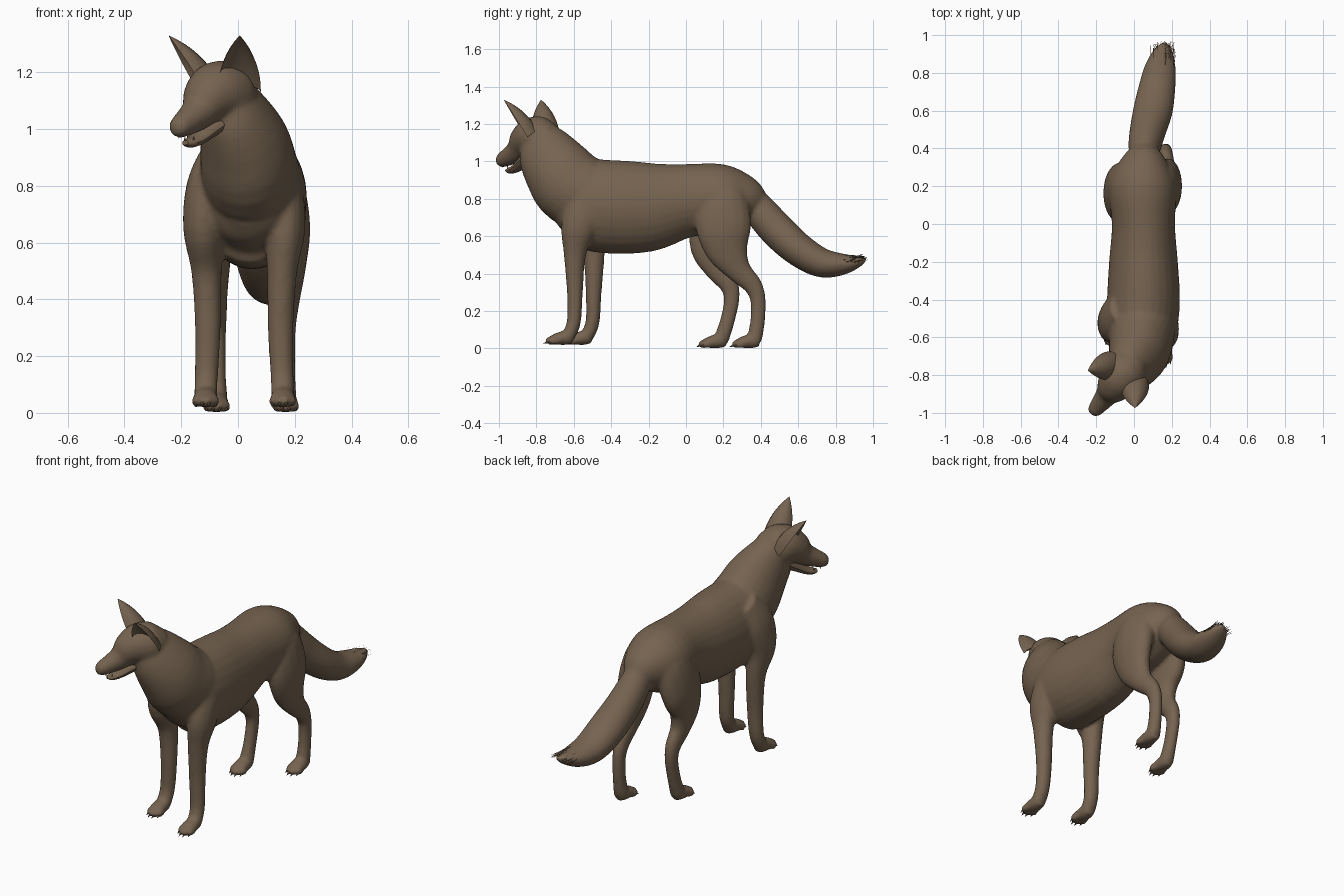
import bpy, bmesh, math, random
from mathutils import Vector, Matrix

if "Cube" in bpy.data.objects:
    bpy.data.objects.remove(bpy.data.objects["Cube"])

random.seed(4)
fur = bpy.data.materials.new("brown_fur")
fur.diffuse_color = (0.18, 0.125, 0.08, 1)
fur.use_nodes = True
fur.node_tree.nodes["Principled BSDF"].inputs["Base Color"].default_value = fur.diffuse_color
FWD, SIDE = Vector((-0.62, -0.78, 0)), Vector((0.78, -0.62, 0))   # head is turned to one side


def head(s, t, z):
    return Vector((-0.06, -0.80, 0)) + FWD * s + SIDE * t + Vector((0, 0, z))


def finish(bm, name, angle=40):
    bmesh.ops.recalc_face_normals(bm, faces=bm.faces[:])
    me = bpy.data.meshes.new(name)
    bm.to_mesh(me)
    bm.free()
    me.materials.append(fur)
    ob = bpy.data.objects.new(name, me)
    bpy.context.collection.objects.link(ob)
    for o in bpy.context.selected_objects:
        o.select_set(False)
    ob.select_set(True)
    bpy.context.view_layer.objects.active = ob
    bpy.ops.object.shade_smooth_by_angle(angle=math.radians(angle))
    return ob


def spline(secs, steps=4):
    p = [Vector(s) for s in secs]
    out = []
    for i in range(len(p) - 1):
        a, b, c, d = p[max(i - 1, 0)], p[i], p[i + 1], p[min(i + 2, len(p) - 1)]
        for k in range(steps):
            t = k / steps
            out.append(0.5 * (2 * b + (c - a) * t + (2 * a - 5 * b + 4 * c - d) * t * t
                              + (3 * b - a - 3 * c + d) * t ** 3))
    return out + [p[-1]]


def bridge(bm, rings):
    n = len(rings[0])
    for r0, r1 in zip(rings, rings[1:]):
        for k in range(n):
            bm.faces.new((r0[k], r0[(k + 1) % n], r1[(k + 1) % n], r1[k]))
    bm.faces.new(rings[0])
    bm.faces.new(rings[-1])


def tube(bm, secs, side=Vector((1, 0, 0)), n=20):
    """Loft of (x, y, z, half width, half height) sections along a smooth path."""
    pts = spline(secs)
    rings = []
    for i, q in enumerate(pts):
        tan = (pts[min(i + 1, len(pts) - 1)] - pts[max(i - 1, 0)]).to_3d().normalized()
        u = (side - tan * side.dot(tan)).normalized()
        v = tan.cross(u)
        angles = [2 * math.pi * k / n for k in range(n)]
        rings.append([bm.verts.new(q.to_3d() + u * math.cos(a) * q[3] + v * math.sin(a) * q[4])
                      for a in angles])
    bridge(bm, rings)


def ball(bm, pos, size):
    m = Matrix.Translation(pos) @ Matrix.Diagonal((*size, 1))
    bmesh.ops.create_uvsphere(bm, u_segments=12, v_segments=8, radius=1, matrix=m)


def spike(bm, matrix, radius, depth):
    bmesh.ops.create_cone(bm, cap_ends=True, segments=6, radius1=radius, radius2=.0005,
                          depth=depth, matrix=matrix)


body, claws = bmesh.new(), bmesh.new()

# Torso and neck
tube(body, [(.05, .40, .77, .07, .07), (.05, .33, .79, .125, .13), (.045, .2, .80, .18, .185),
            (.05, 0, .79, .167, .197), (.05, -.2, .757, .182, .239), (.05, -.4, .757, .193, .25),
            (.04, -.55, .77, .185, .235), (.03, -.65, .75, .14, .16), (.02, -.70, .74, .07, .08)], n=28)
tube(body, [(.05, -.45, .79, .18, .18), (.04, -.60, .855, .172, .205), (.02, -.685, .955, .158, .187),
            (-.03, -.77, 1.075, .115, .145), (-.065, -.82, 1.13, .08, .09)], n=28)

# Skull and muzzle
skull = [(-.12, 1.12, .07), (-.05, 1.12, .113), (.02, 1.125, .114), (.08, 1.10, .093),
         (.13, 1.058, .064), (.2, 1.022, .048), (.243, 1.005, .038), (.266, 1.0, .021)]
tube(body, [(*head(s, 0, z), r, r) for s, z, r in skull], SIDE)

# Tail
tail = [(.05, .32, .82, .06, .08), (.055, .40, .73, .085, .09), (.072, .49, .63, .096, .095),
        (.10, .60, .53, .105, .09), (.122, .72, .46, .098, .08), (.14, .83, .45, .083, .06),
        (.158, .92, .465, .05, .032), (.168, .965, .48, .01, .008)]
tube(body, tail)

# Left legs, from the shoulder or hip down to the ankle
front = [(.12, -.44, .92, .05, .08), (.15, -.50, .80, .075, .12), (.165, -.57, .65, .073, .10),
         (.155, -.594, .5, .054, .06), (.15, -.594, .3, .046, .043), (.155, -.60, .14, .042, .038),
         (.158, -.63, .065, .042, .037)]
hind = [(.10, .2, .91, .06, .07), (.14, .2, .81, .088, .13), (.178, .2, .66, .077, .15),
        (.18, .22, .53, .062, .118), (.175, .28, .42, .047, .07), (.17, .355, .34, .039, .052),
        (.168, .385, .26, .034, .042), (.168, .382, .14, .034, .04), (.168, .365, .045, .04, .042)]


def opposite(secs, mid, step, span):
    """Mirror a leg and swing it forwards or back, more towards the foot."""
    swing = lambda z: step * min(max((.7 - z) / span, 0), 1) ** .6
    return [(2 * mid - x, y + swing(z), z, w, h) for x, y, z, w, h in secs]


for secs, floor in ((front, .018), (opposite(front, .022, .1, .2), .018),
                    (hind, 0), (opposite(hind, .046, -.178, .65), 0)):
    tube(body, secs, n=16)
    x, y = secs[-1][:2]
    # Paw with four toes and claws
    tube(body, [(x, y + .025, floor + .04, .032, .032), (x, y - .02, floor + .038, .043, .038),
                (x, y - .065, floor + .033, .043, .031), (x, y - .095, floor + .025, .03, .02)], n=16)
    for i in range(4):
        tx, ty = x + (i - 1.5) * .023, y - (.095 if i in (1, 2) else .075)
        ball(body, (tx, ty, floor + .023), (.015, .03, .023))
        m = Matrix.Translation((tx, ty - .028, floor + .012)) @ Matrix.Rotation(math.radians(115), 4, 'X')
        spike(claws, m, .007, .022)

# Fuse the overlapping volumes into one skin
ob = finish(body, "body", 60)
mod = ob.modifiers.new("fuse", 'REMESH')
mod.mode, mod.voxel_size, mod.use_smooth_shade = 'VOXEL', 0.010, True
mod = ob.modifiers.new("soften", 'SMOOTH')
mod.factor, mod.iterations = 0.5, 9
finish(claws, "claws")

# Slightly open lower jaw
bm = bmesh.new()
jaw = [(.03, 1.03, .07), (.09, .993, .052), (.14, .963, .038), (.18, .951, .028), (.203, .952, .014)]
tube(bm, [(*head(s, 0, z), w, w * .58) for s, z, w in jaw], SIDE, 14)
finish(bm, "lower_jaw")

# Small teeth along both jaws
bm = bmesh.new()
for t in (-1, 1):
    for s, z, d in ((.18, .966, 1), (.215, .975, -1)):
        spike(bm, Matrix.Translation(head(s, t * .02, z)) @ Matrix.Diagonal((1, 1, d, 1)), .005, .016)
finish(bm, "fangs")

# Nose pad
bm = bmesh.new()
ball(bm, head(.245, 0, 1.009), (.017, .017, .015))
finish(bm, "nose")

# Eyes and brows
bm = bmesh.new()
for t in (-1, 1):
    ball(bm, head(.103, t * .057, 1.102), (.015, .015, .01))
    a, b = head(.122, t * .036, 1.106), head(.075, t * .08, 1.122)
    mid = (a + b) / 2 + FWD * .008 + SIDE * t * .006 + Vector((0, 0, .004))
    tube(bm, [(*a, .004, .003), (*mid, .007, .006), (*b, .004, .003)], Vector((0, 0, 1)), 8)
finish(bm, "eyes")

# Cupped pointed ears, open to the front and outside
for t, name in ((1, "left_ear"), (-1, "right_ear")):
    bm = bmesh.new()
    base, tip = head(-.012, t * .072, 1.14), head(.095, t * .16, 1.328)
    axis = (tip - base).normalized()
    face = FWD * .75 + SIDE * t * .65
    face = (face - axis * face.dot(axis)).normalized()
    across = axis.cross(face)
    arc = [math.pi * k / 8 for k in range(9)]
    outline = [(-math.cos(a), -.95 * math.sin(a)) for a in arc]
    outline += [(math.cos(a), -.6 * math.sin(a)) for a in arc[1:-1]]
    rings = []
    for i in range(9):
        f = i / 8
        w = .002 + .074 * (1 - f ** 2.2)
        c = base.lerp(tip, f) + face * .02 * (1 - f)
        rings.append([bm.verts.new(c + across * a * w + face * b * w) for a, b in outline])
    bridge(bm, rings)
    finish(bm, name, 50)

# Loose hair blades lying along the top of the tail tip
bm = bmesh.new()
path = spline(tail, 8)
for i in range(45):
    q = path[random.randint(len(path) - 16, len(path) - 5)]
    a = random.uniform(.1, math.pi - .1)
    root = q.to_3d() + Vector((math.cos(a) * q[3] * .93, 0, math.sin(a) * q[4] * .93))
    end = root + Vector((random.uniform(-.002, .015), random.uniform(.05, .09), random.uniform(-.012, .006)))
    end.y = min(end.y, .97)
    w = Vector((.002, 0, .001))
    bm.faces.new([bm.verts.new(v) for v in (root - w, root + w, end)])
finish(bm, "tail_hair")
